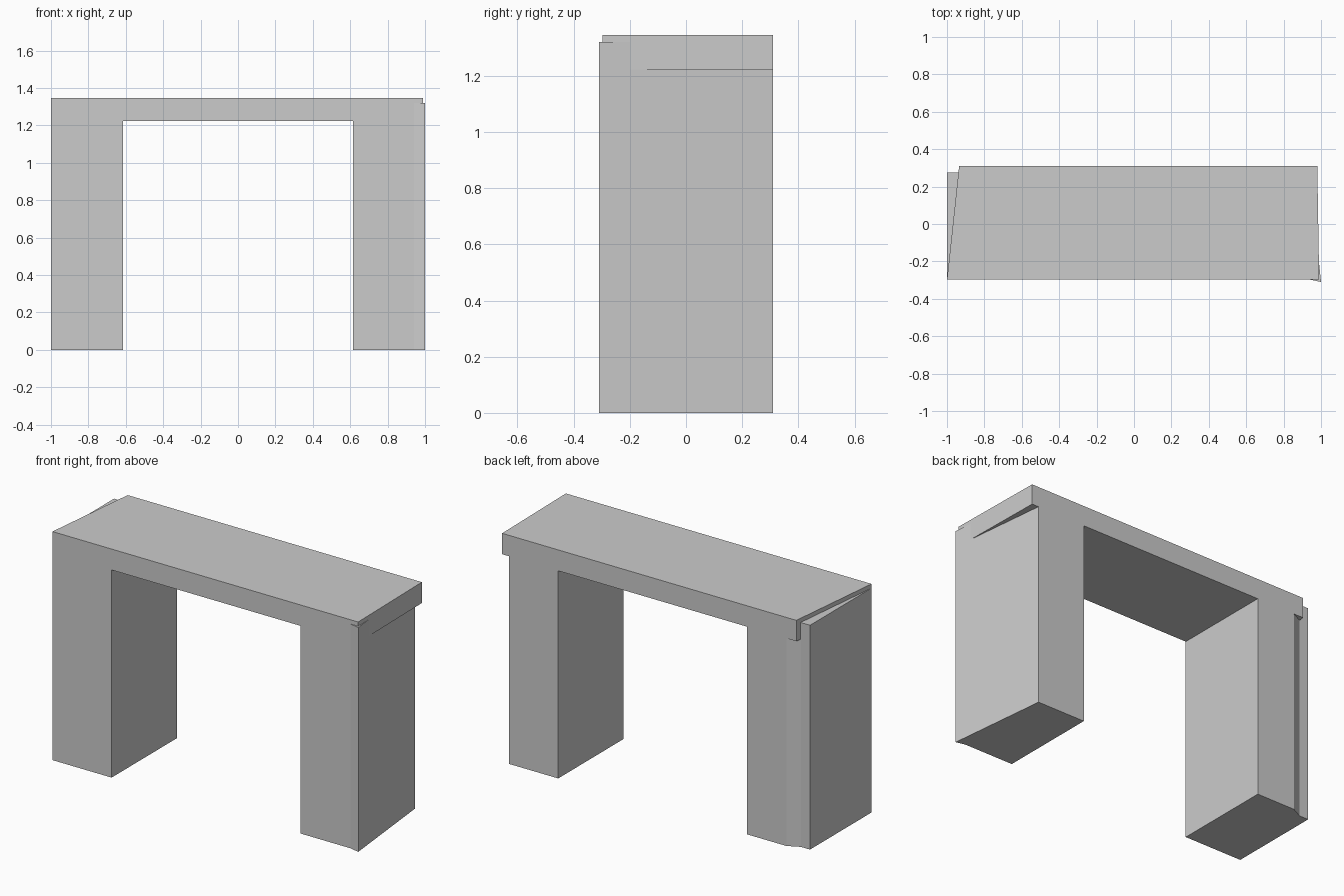
import bpy
import bmesh

if "Cube" in bpy.data.objects:
    bpy.data.objects.remove(bpy.data.objects["Cube"])

FRONT, BACK, INNER = -0.297, 0.31, 0.615
LEG_TOP, SLAB_BOTTOM, SLAB_TOP = 1.32, 1.222, 1.345


def prism(name, outline, z0, z1):
    """Extrude a plan outline (counter-clockwise) from z0 to z1."""
    bm = bmesh.new()
    face = bm.faces.new([bm.verts.new((x, y, z0)) for x, y in outline])
    top = bmesh.ops.extrude_face_region(bm, geom=[face])["geom"]
    for v in top:
        if isinstance(v, bmesh.types.BMVert):
            v.co.z = z1
    bmesh.ops.recalc_face_normals(bm, faces=bm.faces)
    mesh = bpy.data.meshes.new(name)
    bm.to_mesh(mesh)
    bm.free()
    obj = bpy.data.objects.new(name, mesh)
    bpy.context.collection.objects.link(obj)
    return obj


# Lintel slab with slanted ends
archway = prism("archway", [(-1, FRONT), (0.99, FRONT), (0.98, BACK), (-0.935, BACK)],
                SLAB_BOTTOM, SLAB_TOP)

# Left leg, stepped at its outer back corner
left_leg = prism("left_leg", [(-1, FRONT), (-INNER, FRONT), (-INNER, BACK),
                              (-0.87, BACK), (-0.94, 0.275), (-1, 0.275)], 0, LEG_TOP)

# Right leg, with a slanted side and a flared front corner
right_leg = prism("right_leg", [(INNER, FRONT), (0.94, FRONT), (1, -0.31),
                                (0.935, BACK), (INNER, BACK)], 0, LEG_TOP)

# Fuse the legs into the lintel as one clean shell
bpy.context.view_layer.objects.active = archway
for leg in (left_leg, right_leg):
    mod = archway.modifiers.new("fuse", 'BOOLEAN')
    mod.operation = 'UNION'
    mod.solver = 'EXACT'
    mod.object = leg
    bpy.ops.object.modifier_apply(modifier=mod.name)
    bpy.data.objects.remove(leg, do_unlink=True)
